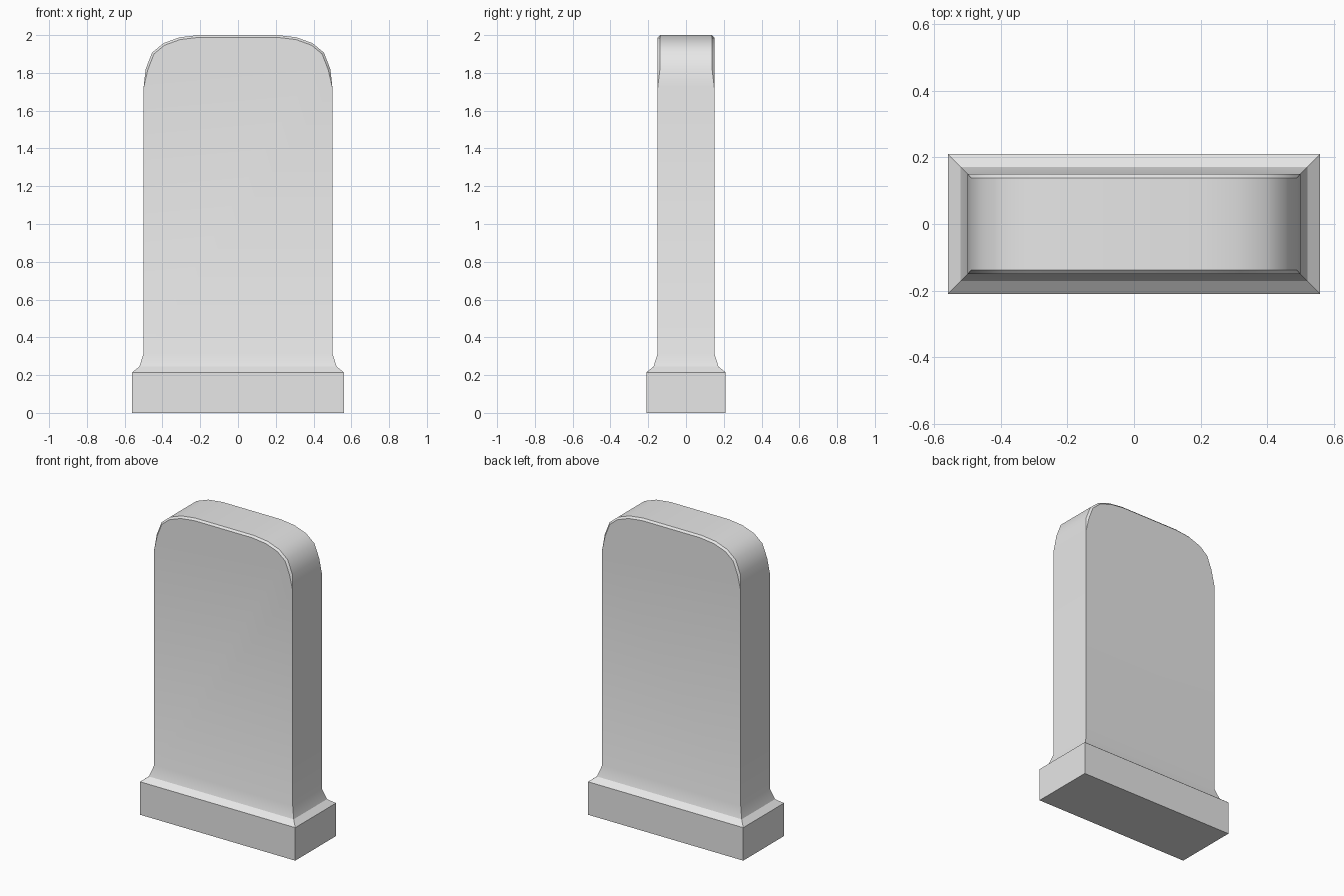
import bpy, bmesh, math
from mathutils import Vector

cube = bpy.data.objects.get("Cube")
if cube:
    bpy.data.objects.remove(cube, do_unlink=True)

stone = bpy.data.materials.new("grey stone")
stone.use_nodes = True
stone.diffuse_color = (0.8, 0.8, 0.8, 1)
stone.node_tree.nodes["Principled BSDF"].inputs["Base Color"].default_value = (0.8, 0.8, 0.8, 1)

# Half widths, half depths and heights of the plinth and its flare
TIERS = [(0.56, 0.21, 0), (0.56, 0.21, 0.215), (0.522, 0.172, 0.245), (0.5, 0.15, 0.315)]
# Rounded shoulder, from the side up to the flat top
SHOULDER = [(0.5, 1.72), (0.489, 1.82), (0.455, 1.907), (0.395, 1.957), (0.31, 1.988), (0.21, 2.0)]
DEPTH = 0.15
CHAMFER = 0.012

bm = bmesh.new()


def skin(a, b, closed=False):
    """Join two matching rows of vertices with faces."""
    count = len(a) if closed else len(a) - 1
    for i in range(count):
        j = (i + 1) % len(a)
        corners = list(dict.fromkeys((a[i], a[j], b[j], b[i])))
        if len(corners) > 2:
            bm.faces.new(corners)


def mirrored(points):
    return points + [(-x, z) for x, z in reversed(points)]


def inset(points):
    """Move the shoulder inwards, keeping its lowest point."""
    result = [points[0]]
    for i in range(1, len(points)):
        before = Vector(points[i - 1])
        after = Vector(points[i + 1]) if i + 1 < len(points) else Vector((0, points[i][1]))
        along = (after - before).normalized()
        result.append((points[i][0] - along.y * CHAMFER, points[i][1] + along.x * CHAMFER))
    return result


# Plinth and flare
rings = [[bm.verts.new((sx * w, sy * d, z)) for sx, sy in ((-1, -1), (1, -1), (1, 1), (-1, 1))]
         for w, d, z in TIERS]
bm.faces.new(rings[0])
for low, high in zip(rings, rings[1:]):
    skin(low, high, closed=True)
top = rings[-1]

# Slab faces with a chamfer that fades out at the shoulders
edges = []
for side, left, right in ((-1, top[0], top[1]), (1, top[3], top[2])):
    face_row = [bm.verts.new((x, side * DEPTH, z)) for x, z in mirrored(inset(SHOULDER))]
    rim = [bm.verts.new((x, side * (DEPTH - CHAMFER), z)) for x, z in mirrored(SHOULDER)[1:-1]]
    rim = [face_row[0]] + rim + [face_row[-1]]
    bm.faces.new([right] + face_row + [left])
    skin(face_row, rim)
    edges.append([right] + rim + [left])

# Sides and rounded top between the two rims
skin(edges[0], edges[1])

bmesh.ops.recalc_face_normals(bm, faces=bm.faces)
mesh = bpy.data.meshes.new("stone_slab")
bm.to_mesh(mesh)
bm.free()
mesh.materials.append(stone)
slab = bpy.data.objects.new("stone_slab", mesh)
bpy.context.collection.objects.link(slab)

bpy.ops.object.select_all(action="DESELECT")
slab.select_set(True)
bpy.context.view_layer.objects.active = slab
bpy.ops.object.shade_smooth_by_angle(angle=math.radians(33))
